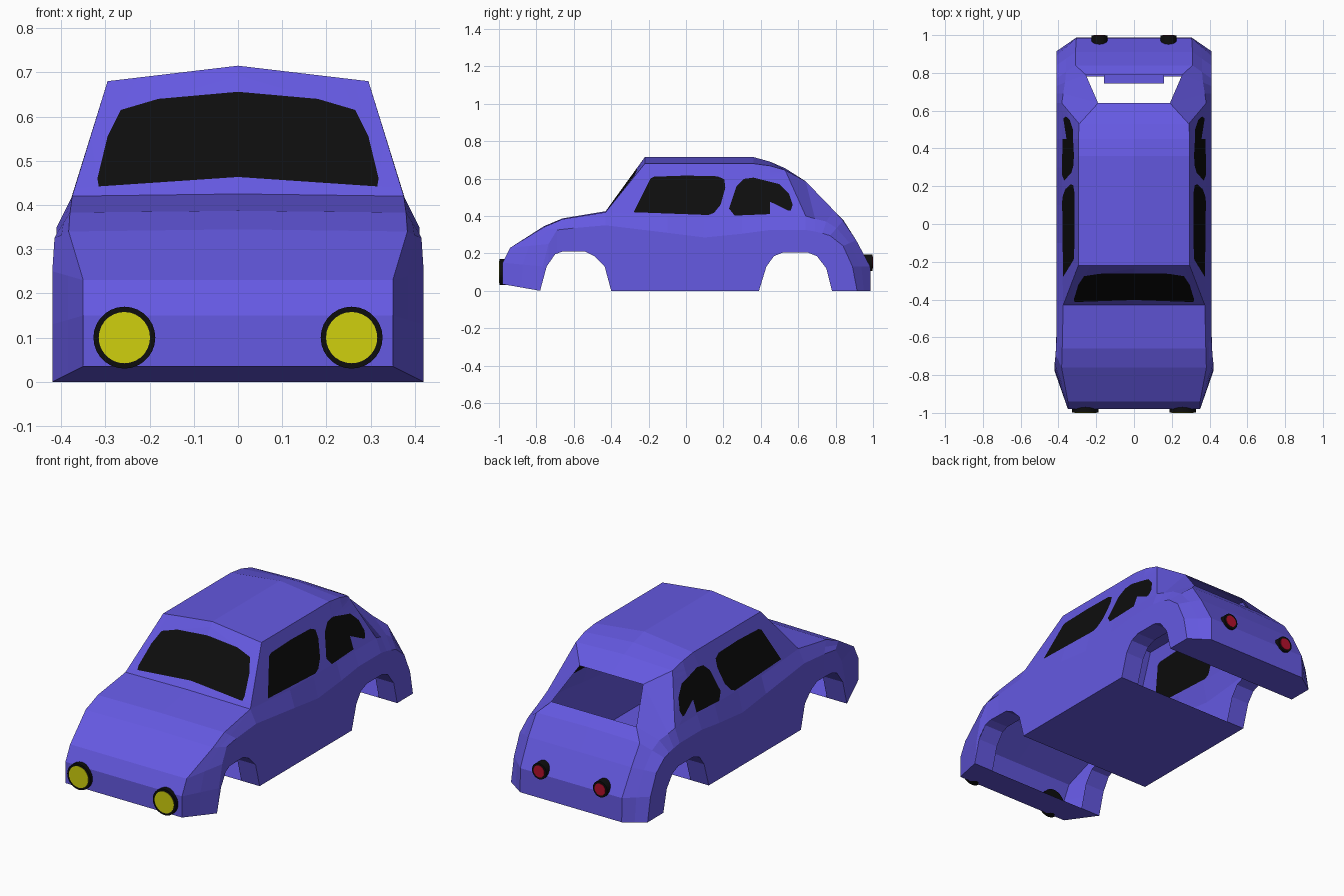
import bpy, bmesh, math
from mathutils import Vector, Matrix

if "Cube" in bpy.data.objects:
    bpy.data.objects.remove(bpy.data.objects["Cube"])


def material(name, rgb):
    m = bpy.data.materials.new(name)
    m.diffuse_color = (*rgb, 1)
    m.use_nodes = True
    m.node_tree.nodes["Principled BSDF"].inputs["Base Color"].default_value = m.diffuse_color
    return m


PURPLE = material("purple paint", (0.13, 0.10, 0.76))
BLACK = material("black", (0.004, 0.004, 0.004))
YELLOW = material("yellow lens", (0.63, 0.63, 0.004))
RED = material("red lens", (0.45, 0.005, 0.025))


def add_object(name, bm, mats):
    me = bpy.data.meshes.new(name)
    bm.to_mesh(me)
    bm.free()
    ob = bpy.data.objects.new(name, me)
    for m in mats:
        me.materials.append(m)
    bpy.context.collection.objects.link(ob)
    return ob


def lerp_at(line, y):
    """Interpolate a polyline of (y, a, b...) tuples at y."""
    for p, q in zip(line, line[1:]):
        if p[0] <= y <= q[0]:
            t = (y - p[0]) / (q[0] - p[0])
            return [u + (v - u) * t for u, v in zip(p[1:], q[1:])]
    return list(line[-1][1:])


def face(bm, pts):
    clean = [p for i, p in enumerate(pts) if (Vector(p) - Vector(pts[i - 1])).length > 1e-4]
    if len(clean) > 2:
        bm.faces.new([bm.verts.new(p) for p in clean])


def strip(bm, a, b, skip=()):
    for i in range(len(a) - 1):
        if i not in skip:
            face(bm, [a[i], a[i + 1], b[i + 1], b[i]])


def paint_window(bm, axis, poly, region):
    """Cut a convex outline into the chosen faces and paint the inside black."""
    def pt(p):
        return Vector((p[0], 0, p[1])) if axis == 'y' else Vector((0, p[0], p[1]))
    mid = sum((pt(p) for p in poly), Vector()) / len(poly)
    view = Vector((0, 1, 0)) if axis == 'y' else Vector((1, 0, 0))
    for f in bm.faces:
        if f.material_index == 0 and region(f):
            f.material_index = 2
    for i in range(len(poly)):
        a, b = pt(poly[i - 1]), pt(poly[i])
        n = (b - a).cross(view).normalized()
        if n.dot(mid - a) < 0:
            n = -n
        fs = [f for f in bm.faces if f.material_index == 2]
        geom = fs + list({e for f in fs for e in f.edges}) + list({v for f in fs for v in f.verts})
        bmesh.ops.bisect_plane(bm, geom=geom, dist=1e-5, plane_co=a, plane_no=n)
        for f in bm.faces:
            if f.material_index == 2 and n.dot(f.calc_center_median() - a) < 0:
                f.material_index = 0
    for f in bm.faces:
        if f.material_index == 2:
            f.material_index = 1


# Columns from nose to tail: (centre z), upper edge (x, y, z), belt crease (x, y, z)
columns = [
    (.035, (.35, -.98, .035), (.42, -.78, 0)),
    (.15, (.35, -.98, .15), (.42, -.765, .13)),
    (.23, (.35, -.94, .23), (.42, -.735, .25)),
    (.345, (.383, -.76, .34), (.415, -.69, .325)),
    (.387, (.38, -.66, .383), (.41, -.6, .335)),
    (.425, (.375, -.43, .42), (.41, -.43, .35)),
    (.715, (.295, -.22, .68), (.41, -.1, .31)),
    (.715, (.295, .10, .68), (.41, .1, .285)),
    (.715, (.295, .36, .68), (.41, .3, .305)),
    (.69, (.295, .45, .668), (.41, .45, .325)),
    (.655, (.29, .53, .645), (.41, .64, .325)),
    (.585, (.19, .64, .585), (.41, .69, .317)),
    (.43, (.255, .79, .43), (.41, .73, .307)),
    (.38, (.31, .84, .375), (.41, .77, .295)),
    (.27, (.31, .91, .27), (.41, .84, .24)),
    (.13, (.305, .985, .13), (.41, .89, .13)),
    (0, (.305, .987, 0), (.41, .915, 0)),
]
upper = [c[1] for c in columns]
belt = [c[2] for c in columns]
centre = [(0, c[1][1], c[0]) for c in columns]
# Sill row under the side windows
sill = [tuple((Vector(u) + Vector(b)) / 2) for u, b in zip(upper, belt)]
sill[5] = upper[5]
for i in range(6, 10):
    sill[i] = (.382, belt[i][1], .40)
sill[10] = (.382, .64, .40)
sill[11] = (.375, .69, .385)
sill[12] = (.365, .75, .37)

# Lower edge with both wheel arches (y, z)
front_arch = [(-.78, 0), (-.745, .13), (-.70, .195), (-.66, .21), (-.54, .21),
              (-.49, .185), (-.435, .13), (-.40, 0)]
rear_arch = [(.39, 0), (.43, .13), (.47, .185), (.52, .205), (.65, .205),
             (.70, .185), (.75, .12), (.78, 0)]
edge_line = front_arch + rear_arch + [(.915, 0)]
belt_line = [(y, x, z) for x, y, z in belt]

bm = bmesh.new()
strip(bm, centre, upper, skip=(11,))          # bonnet, roof, tail; rear window stays open
strip(bm, upper, sill)
strip(bm, sill, belt)
# Lower side panels
ys = sorted({p[0] for p in belt_line} | {p[0] for p in edge_line})
high = [(lerp_at(belt_line, y)[0], y, lerp_at(belt_line, y)[1]) for y in ys]
low = [(h[0], h[1], lerp_at(edge_line, h[1])[0]) for h in high]
strip(bm, high, low)
# Inward wheel arch lips
for arch in (front_arch, rear_arch):
    outer = [(lerp_at(belt_line, y)[0], y, z) for y, z in arch]
    strip(bm, outer, [(.30, y, z) for x, y, z in outer])
# Floor, nose and tail undersides
face(bm, [(0, -.40, 0), (.41, -.40, 0), (.41, .39, 0), (0, .39, 0)])
face(bm, [(0, -.98, .035), (.35, -.98, .035), (.42, -.78, 0), (0, -.78, 0)])
face(bm, [(0, .78, 0), (.41, .78, 0), (.41, .915, 0), (.305, .987, 0), (0, .987, 0)])
bmesh.ops.remove_doubles(bm, verts=bm.verts, dist=1e-4)
bmesh.ops.recalc_face_normals(bm, faces=bm.faces)

# Windows
def on_side(f):
    c = f.calc_center_median()
    return abs(f.normal.x) > .85 and c.z > .45 and -.45 < c.y < .6


def on_screen(f):
    c = f.calc_center_median()
    return abs(f.normal.y) > .5 and c.z > .45 and c.y < -.2


paint_window(bm, 'x', [(-.28, .42), (-.19, .60), (-.17, .61), (0, .616), (.17, .612), (.205, .595),
                       (.21, .55), (.185, .46), (.15, .417), (.12, .405)], on_side)
paint_window(bm, 'x', [(.23, .44), (.27, .56), (.31, .598), (.36, .605), (.5, .57), (.55, .52),
                       (.57, .46), (.56, .43), (.45, .41), (.26, .402)], on_side)
paint_window(bm, 'y', [(-.01, .464), (.315, .442), (.318, .46), (.295, .555), (.265, .615),
                       (.18, .64), (0, .656), (-.01, .656)], on_screen)
body = add_object("car_body", bm, [PURPLE, BLACK])
mod = body.modifiers.new("mirror", 'MIRROR')
mod.use_axis[0] = True
mod.merge_threshold = 1e-4


# Lamps: black housing with a coloured lens
def disc(name, x, z, r, y0, y1, mat):
    bm = bmesh.new()
    bmesh.ops.create_cone(bm, cap_ends=True, segments=28, radius1=r, radius2=r, depth=abs(y1 - y0),
                          matrix=Matrix.Translation((x, (y0 + y1) / 2, z)) @ Matrix.Rotation(math.pi / 2, 4, 'X'))
    add_object(name, bm, [mat])


for side, s in (("left", -1), ("right", 1)):
    disc(f"headlamp_rim_{side}", s * .257, .10, .07, -.998, -.95, BLACK)
    disc(f"headlamp_lens_{side}", s * .257, .10, .058, -1.0, -.99, YELLOW)
    disc(f"tail_lamp_rim_{side}", s * .183, .15, .043, .94, .998, BLACK)
    disc(f"tail_lamp_lens_{side}", s * .183, .15, .032, .99, 1.0, RED)

# Engine vent box tucked under the tail panel
bm = bmesh.new()
bmesh.ops.create_cube(bm, size=1, matrix=Matrix.Translation((0, .795, .32)) @ Matrix.Diagonal((.32, .10, .04, 1)))
add_object("engine_vent", bm, [PURPLE])
